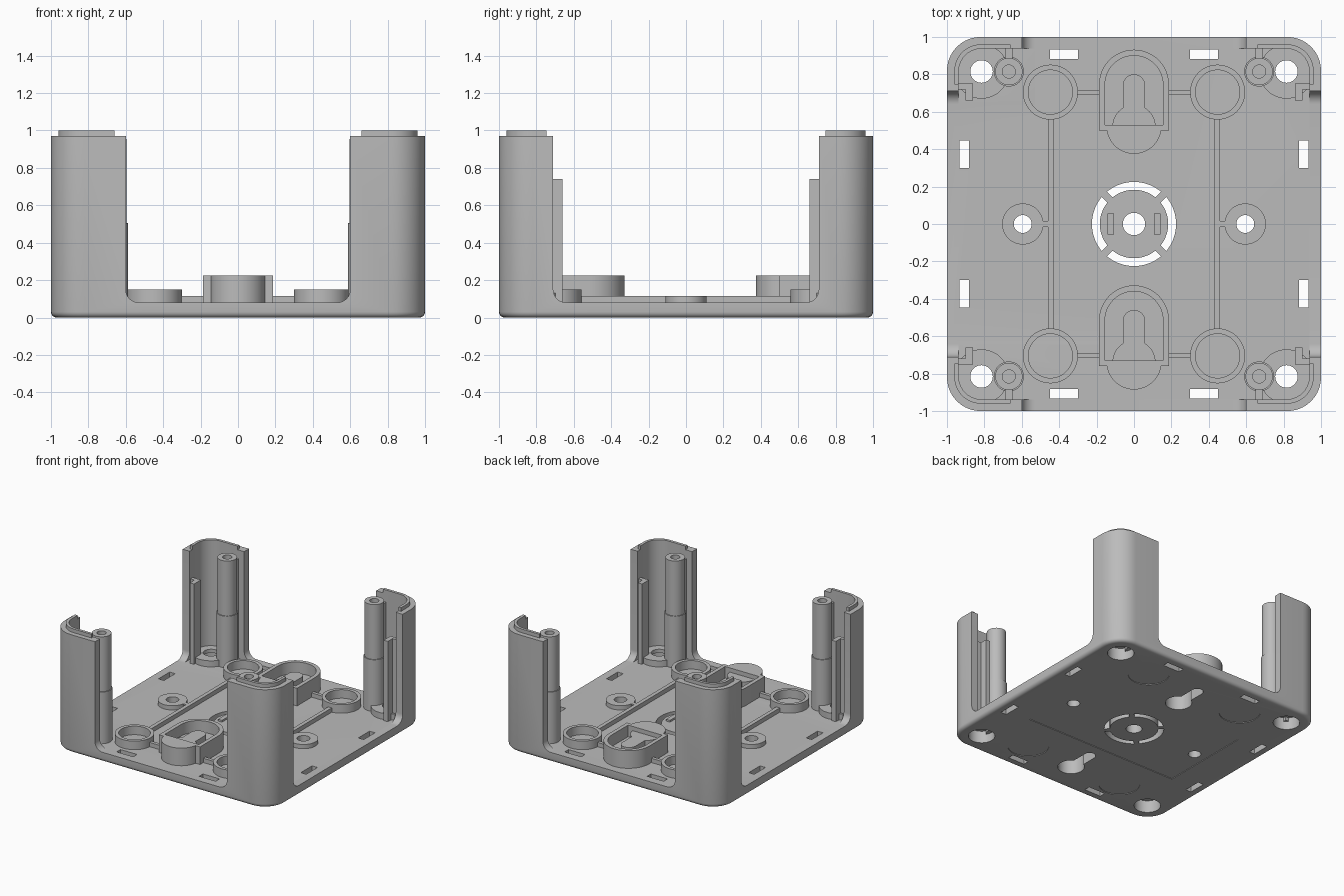
import bpy, bmesh
from math import pi, sin, cos, radians
from mathutils import Matrix

if "Cube" in bpy.data.objects:
    bpy.data.objects.remove(bpy.data.objects["Cube"], do_unlink=True)

grey = bpy.data.materials.new("plain_grey")
grey.use_nodes = True
grey.diffuse_color = (0.5, 0.5, 0.5, 1)
grey.node_tree.nodes["Principled BSDF"].inputs["Base Color"].default_value = (0.5, 0.5, 0.5, 1)
SIGNS = [(1, 1), (-1, 1), (1, -1), (-1, -1)]


# Outline helpers
def arc(cx, cy, r, a0, a1, n):
    return [(cx + r * cos(radians(a0 + (a1 - a0) * i / n)),
             cy + r * sin(radians(a0 + (a1 - a0) * i / n))) for i in range(n + 1)]


def disc(cx, cy, r, n=48):
    return arc(cx, cy, r, 0, 360, n)[:-1]


def rounded(hx, hy, r, n=10):
    pts = []
    for k, (sx, sy) in enumerate([(1, 1), (-1, 1), (-1, -1), (1, -1)]):
        pts += arc(sx * (hx - r), sy * (hy - r), r, 90 * k, 90 * k + 90, n)
    return pts


def rect(cx, cy, hx, hy):
    return [(cx - hx, cy - hy), (cx + hx, cy - hy), (cx + hx, cy + hy), (cx - hx, cy + hy)]


def arch(hw, yc, bottom, dy):
    return arc(0, yc + dy, hw, 0, 180, 24) + [(-hw, bottom + dy), (hw, bottom + dy)]


# Solid helpers
def prism(name, pts, z0, z1, bevel=0):
    bm = bmesh.new()
    face = bm.faces.new([bm.verts.new((x, y, z0)) for x, y in pts])
    ext = bmesh.ops.extrude_face_region(bm, geom=[face])
    for v in ext["geom"]:
        if isinstance(v, bmesh.types.BMVert):
            v.co.z = z1
    if bevel:
        low = [e for e in bm.edges if all(abs(v.co.z - z0) < 1e-5 for v in e.verts)]
        bmesh.ops.bevel(bm, geom=low, offset=bevel, segments=4, profile=0.5, affect="EDGES")
    bmesh.ops.recalc_face_normals(bm, faces=bm.faces)
    me = bpy.data.meshes.new(name)
    bm.to_mesh(me)
    bm.free()
    me.materials.append(grey)
    ob = bpy.data.objects.new(name, me)
    bpy.context.collection.objects.link(ob)
    return ob


def combine(targets, tool, op="DIFFERENCE"):
    for ob in targets:
        mod = ob.modifiers.new("cut", "BOOLEAN")
        mod.operation, mod.solver, mod.object = op, "EXACT", tool
        bpy.context.view_layer.objects.active = ob
        bpy.ops.object.modifier_apply(modifier=mod.name)
    bpy.data.objects.remove(tool, do_unlink=True)


def cut(targets, pts, z0, z1):
    combine(targets, prism("cutter", pts, z0, z1))


def cut_gaps(ob, gx, gy, floor):
    # openings between the corner walls, with rounded lower corners
    for half, turn in ((gx, 0), (gy, pi / 2)):
        tool = prism("cutter", rounded(half, 0.6, 0.07), -1.5, 1.5)
        tool.data.transform(Matrix.Translation((0, 0, floor + 0.6)) @ Matrix.Rotation(turn, 4, "Z")
                            @ Matrix.Rotation(pi / 2, 4, "X"))
        combine([ob], tool)


# Tray with four corner walls
shell = prism("base_and_corner_walls", rounded(1, 1, 0.18), 0, 0.97, 0.03)
cut([shell], rounded(0.937, 0.937, 0.12), 0.08, 1.2)
cut_gaps(shell, 0.6, 0.71, 0.08)

# Thin lip on top of the corner walls
lip = prism("wall_lip", rounded(0.96, 0.96, 0.14), 0.965, 1.0)
cut([lip], rounded(0.937, 0.937, 0.12), 0.9, 1.2)
cut_gaps(lip, 0.66, 0.745, 0.5)

# Shallow recesses under the base
cut([shell], rect(0, 0, 0.7, 0.39), -0.1, 0.005)
for sx, sy in SIGNS:
    cut([shell], disc(sx * 0.447, sy * 0.705, 0.155), -0.1, 0.005)

# Rectangular slots along the edges
for sx, sy in SIGNS:
    cut([shell], rect(sx * 0.375, sy * 0.908, 0.075, 0.025), -0.1, 0.2)
    cut([shell], rect(sx * 0.908, sy * 0.373, 0.025, 0.073), -0.1, 0.2)

# Central knock-out: four arc slots and a hole
ring = prism("cutter", disc(0, 0, 0.225), -0.1, 0.2)
cut([ring], disc(0, 0, 0.183), -0.2, 0.3)
for turn in (pi / 4, -pi / 4):
    bar = prism("cutter", rect(0, 0, 0.4, 0.02), -0.2, 0.3)
    bar.data.transform(Matrix.Rotation(turn, 4, "Z"))
    combine([ring], bar)
combine([shell], ring)
cut([shell], disc(0, 0, 0.06), -0.1, 0.2)
for sx in (1, -1):
    prism("centre_bar", rect(sx * 0.125, 0, 0.018, 0.055), 0.07, 0.095)

# Corner details: screw post, mounting hole boss, guide rail, round socket
for sx, sy in SIGNS:
    lower = prism("post_lower", disc(sx * 0.669, sy * 0.815, 0.08), 0.07, 0.505)
    post = prism("post_upper", disc(sx * 0.669, sy * 0.815, 0.073), 0.5, 0.955)
    cut([post], disc(sx * 0.669, sy * 0.815, 0.035, 24), 0.7, 1.1)
    prism("post_web", rect(sx * 0.67, sy * 0.915, 0.02, 0.03), 0.07, 0.9)

    boss = prism("corner_boss", disc(sx * 0.815, sy * 0.815, 0.145), 0.07, 0.13)
    cut([shell, boss, lower], disc(sx * 0.815, sy * 0.815, 0.06), -0.1, 0.3)
    cut([shell, boss], disc(sx * 0.815, sy * 0.815, 0.1), -0.1, 0.1)

    prism("guide_rail", rect(sx * 0.881, sy * 0.705, 0.019, 0.045), 0.07, 0.74)
    prism("guide_rail_web", rect(sx * 0.92, sy * 0.735, 0.025, 0.015), 0.07, 0.74)

    socket = prism("round_socket", disc(sx * 0.447, sy * 0.705, 0.147), 0.07, 0.15)
    cut([socket], disc(sx * 0.447, sy * 0.705, 0.118), 0.0, 0.3)
    prism("cross_rib", rect(sx * 0.245, sy * 0.703, 0.06, 0.014), 0.07, 0.115)

# Side bosses and long ribs
for sx in (1, -1):
    boss = prism("side_boss", disc(sx * 0.595, 0, 0.11), 0.07, 0.115)
    cut([shell, boss], disc(sx * 0.595, 0, 0.048, 32), -0.1, 0.3)
    prism("boss_link", rect(sx * 0.47, 0, 0.022, 0.016), 0.07, 0.115)
    prism("long_rib", rect(sx * 0.445, 0, 0.016, 0.565), 0.07, 0.115)

# Keyhole hangers
for dy in (0, -1.26):
    housing = prism("keyhole_housing", arch(0.187, 0.745, 0.5, dy), 0.07, 0.225)
    combine([housing], prism("cutter", disc(0, 0.522 + dy, 0.147), 0.07, 0.225), "UNION")
    cut([housing], arch(0.155, 0.745, 0.53, dy), 0.13, 0.4)
    cover = prism("keyhole_cover", arch(0.06, 0.74, 0.5, dy), 0.1, 0.19)
    combine([cover], prism("cutter", disc(0, 0.522 + dy, 0.115), 0.1, 0.19), "UNION")
    for pts in (disc(0, 0.522 + dy, 0.1), arch(0.046, 0.74, 0.52, dy)):
        cut([shell, housing, cover], pts, -0.1, 0.175)

# Smooth curved faces, keep edges sharp
bpy.ops.object.select_all(action="DESELECT")
for ob in bpy.context.scene.objects:
    if ob.type == "MESH":
        ob.select_set(True)
        bpy.context.view_layer.objects.active = ob
bpy.ops.object.shade_smooth_by_angle(angle=radians(30))
